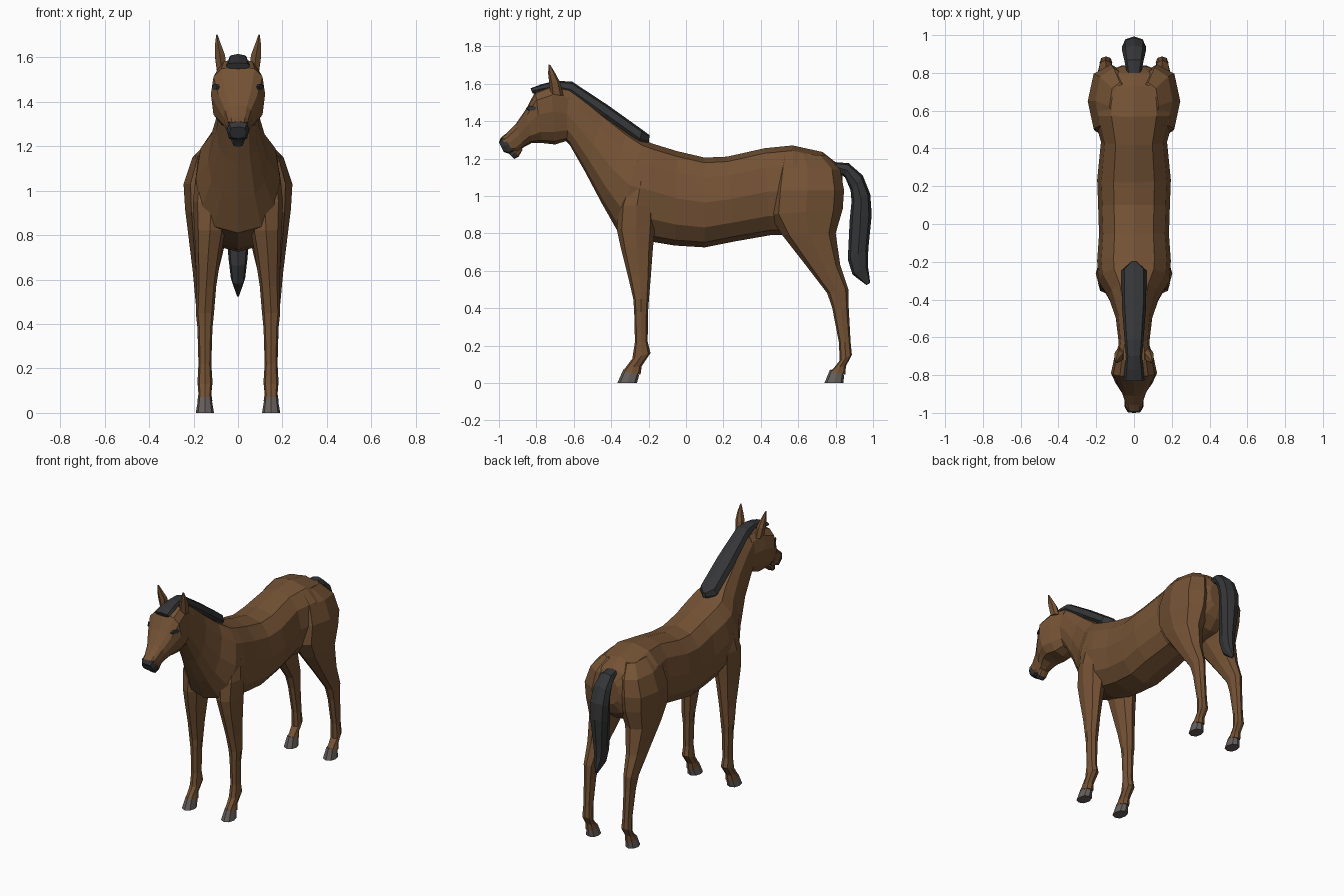
import bpy, bmesh, math


def material(name, rgb):
    m = bpy.data.materials.new(name)
    m.diffuse_color = (*rgb, 1)
    return m


COAT = material("brown coat", (0.175, 0.085, 0.035))
HAIR = material("black hair", (0.035, 0.036, 0.038))
HOOF = material("grey hoof", (0.13, 0.112, 0.105))


def spow(v, p):
    return math.copysign(abs(v) ** p, v)


def build(name, rings, mats, mirror=False, rule=None):
    """Skin a list of closed rings and cap both ends."""
    bm = bmesh.new()
    loops = [[bm.verts.new(p) for p in ring] for ring in rings]
    n = len(loops[0])
    for a, b in zip(loops, loops[1:]):
        for i in range(n):
            j = (i + 1) % n
            bm.faces.new((a[i], a[j], b[j], b[i]))
    bm.faces.new(loops[0])
    bm.faces.new(loops[-1])
    bmesh.ops.recalc_face_normals(bm, faces=bm.faces)
    if rule:
        for f in bm.faces:
            f.material_index = rule(f.calc_center_median())
    me = bpy.data.meshes.new(name)
    bm.to_mesh(me)
    bm.free()
    for m in mats:
        me.materials.append(m)
    ob = bpy.data.objects.new(name, me)
    bpy.context.collection.objects.link(ob)
    if mirror:
        ob.modifiers.new("mirror", 'MIRROR')
    return ob


def upright(sections, n=12, p=0.85):
    """Rings spanning a top and a bottom point: top y, z, bottom y, z, half width, widest height."""
    rings = []
    for ty, tz, by, bz, w, f in sections:
        ring = []
        for i in range(n):
            t = 2 * math.pi * i / n
            c = spow(math.cos(t), p)
            k = f + c * ((1 - f) if c > 0 else f)
            ring.append((w * spow(math.sin(t), p), by + (ty - by) * k, bz + (tz - bz) * k))
        rings.append(ring)
    return rings


def level(sections, n=8):
    """Limb rings: front z, back z, front y, back y, inner x, outer x."""
    rings = []
    for zf, zb, yf, yb, xi, xo in sections:
        ring = []
        for i in range(n):
            t = 2 * math.pi * i / n
            k = (1 + spow(math.cos(t), 0.85)) / 2
            ring.append(((xi + xo) / 2 + (xo - xi) / 2 * spow(math.sin(t), 0.85),
                         yf + (yb - yf) * k, zf + (zb - zf) * k))
        rings.append(ring)
    return rings


# Trunk and neck
build("trunk_and_neck", upright([
    (0.835, 1.12, 0.84, 0.95, 0.07, 0.5),
    (0.80, 1.18, 0.81, 0.88, 0.14, 0.5),
    (0.73, 1.235, 0.75, 0.82, 0.20, 0.5),
    (0.57, 1.27, 0.58, 0.79, 0.215, 0.5),
    (0.42, 1.255, 0.45, 0.79, 0.175, 0.5),
    (0.22, 1.21, 0.25, 0.755, 0.195, 0.5),
    (0.10, 1.205, 0.10, 0.725, 0.19, 0.5),
    (-0.05, 1.24, -0.06, 0.735, 0.185, 0.5),
    (-0.18, 1.28, -0.21, 0.76, 0.195, 0.52),
    (-0.23, 1.30, -0.365, 0.81, 0.19, 0.5),
    (-0.31, 1.35, -0.45, 0.96, 0.135, 0.45),
    (-0.44, 1.445, -0.54, 1.13, 0.097, 0.45),
    (-0.56, 1.54, -0.62, 1.27, 0.085, 0.45),
    (-0.64, 1.59, -0.65, 1.30, 0.08, 0.5)]), [COAT])

# Head
build("head", upright([
    (-0.62, 1.575, -0.62, 1.30, 0.075, 0.5),
    (-0.72, 1.595, -0.70, 1.275, 0.105, 0.55),
    (-0.805, 1.56, -0.77, 1.283, 0.122, 0.55),
    (-0.855, 1.465, -0.825, 1.283, 0.098, 0.55),
    (-0.91, 1.385, -0.865, 1.262, 0.065, 0.55),
    (-0.96, 1.335, -0.90, 1.235, 0.05, 0.55),
    (-0.99, 1.312, -0.935, 1.235, 0.048, 0.5)], p=0.7), [COAT])

# Muzzle and chin
build("muzzle", upright([
    (-0.972, 1.318, -0.925, 1.235, 0.051, 0.5),
    (-0.99, 1.312, -0.945, 1.225, 0.05, 0.5),
    (-1.0, 1.287, -0.975, 1.235, 0.038, 0.5)], 8, 0.6), [HAIR])
build("chin", upright([
    (-0.88, 1.27, -0.875, 1.245, 0.035, 0.5),
    (-0.93, 1.25, -0.895, 1.21, 0.032, 0.5),
    (-0.945, 1.225, -0.92, 1.198, 0.024, 0.5)], 8, 0.7), [COAT, HAIR],
    rule=lambda c: int(c.y < -0.905))

# Front legs with hooves
build("front_leg", level([
    (1.08, 1.08, -0.31, -0.17, 0.04, 0.188),
    (0.95, 0.95, -0.36, -0.165, 0.04, 0.203),
    (0.82, 0.84, -0.37, -0.165, 0.055, 0.197),
    (0.72, 0.72, -0.348, -0.177, 0.075, 0.192),
    (0.57, 0.57, -0.31, -0.188, 0.098, 0.187),
    (0.45, 0.45, -0.282, -0.198, 0.108, 0.19),
    (0.38, 0.38, -0.277, -0.203, 0.115, 0.182),
    (0.22, 0.22, -0.273, -0.205, 0.12, 0.178),
    (0.13, 0.16, -0.287, -0.19, 0.115, 0.182),
    (0.08, 0.09, -0.325, -0.237, 0.12, 0.178),
    (0.062, 0.045, -0.338, -0.243, 0.115, 0.183)]), [COAT], True)
build("front_hoof", level([
    (0.072, 0.045, -0.335, -0.25, 0.118, 0.18),
    (0.0, 0.0, -0.367, -0.262, 0.108, 0.19)]), [HOOF], True)

# Hind legs with haunches and hooves
build("hind_leg", level([
    (1.235, 1.215, 0.50, 0.75, 0.02, 0.13),
    (1.16, 1.14, 0.475, 0.825, 0.01, 0.205),
    (1.03, 1.03, 0.455, 0.845, 0.0, 0.245),
    (0.90, 0.93, 0.445, 0.838, 0.015, 0.238),
    (0.79, 0.80, 0.515, 0.80, 0.05, 0.223),
    (0.63, 0.63, 0.64, 0.825, 0.09, 0.203),
    (0.48, 0.50, 0.755, 0.868, 0.112, 0.19),
    (0.40, 0.40, 0.782, 0.87, 0.118, 0.183),
    (0.22, 0.22, 0.817, 0.88, 0.12, 0.178),
    (0.12, 0.15, 0.822, 0.887, 0.115, 0.182),
    (0.08, 0.09, 0.79, 0.855, 0.12, 0.178),
    (0.062, 0.045, 0.768, 0.852, 0.115, 0.183)]), [COAT], True)
build("hind_hoof", level([
    (0.072, 0.045, 0.77, 0.845, 0.118, 0.18),
    (0.0, 0.0, 0.74, 0.842, 0.108, 0.19)]), [HOOF], True)

# Mane running into the forelock
build("mane", upright([
    (-0.195, 1.325, -0.20, 1.27, 0.012, 0.5),
    (-0.235, 1.355, -0.25, 1.285, 0.066, 0.3),
    (-0.42, 1.487, -0.44, 1.42, 0.064, 0.3),
    (-0.61, 1.612, -0.62, 1.54, 0.05, 0.4),
    (-0.70, 1.615, -0.70, 1.56, 0.042, 0.5),
    (-0.77, 1.598, -0.76, 1.55, 0.05, 0.5),
    (-0.832, 1.575, -0.82, 1.548, 0.055, 0.5)], 8, 0.75), [HAIR])

# Tail
build("tail", upright([
    (0.78, 1.182, 0.79, 1.14, 0.035, 0.5),
    (0.87, 1.175, 0.85, 1.10, 0.05, 0.5),
    (0.945, 1.11, 0.88, 1.03, 0.062, 0.5),
    (0.985, 1.01, 0.885, 0.97, 0.065, 0.5),
    (0.993, 0.90, 0.875, 0.87, 0.06, 0.5),
    (0.975, 0.72, 0.865, 0.66, 0.042, 0.5),
    (0.972, 0.63, 0.89, 0.58, 0.032, 0.5),
    (0.985, 0.535, 0.965, 0.523, 0.006, 0.5)], 8), [HAIR])

# Ears
build("ear", level([
    (1.545, 1.535, -0.725, -0.655, 0.05, 0.098),
    (1.61, 1.605, -0.732, -0.672, 0.055, 0.107),
    (1.655, 1.65, -0.737, -0.695, 0.073, 0.106),
    (1.703, 1.70, -0.735, -0.725, 0.092, 0.098)], 6), [COAT], True)

# Eyes: shallow almond plates on the sides of the face
eye = [[(x0 + 0.012 * s, -0.823 + 0.024 * math.cos(a) + 0.008 * s, 1.468 + 0.014 * math.sin(a))
        for a in [i * math.pi / 3 for i in range(6)]
        for x0 in [0.094 + 0.012 * math.cos(a)]] for s in (-1, 0)]
for ring in eye:
    ring[:] = [(x + 0.012, y, z) for x, y, z in ring]
build("eye", eye, [HAIR], True)
